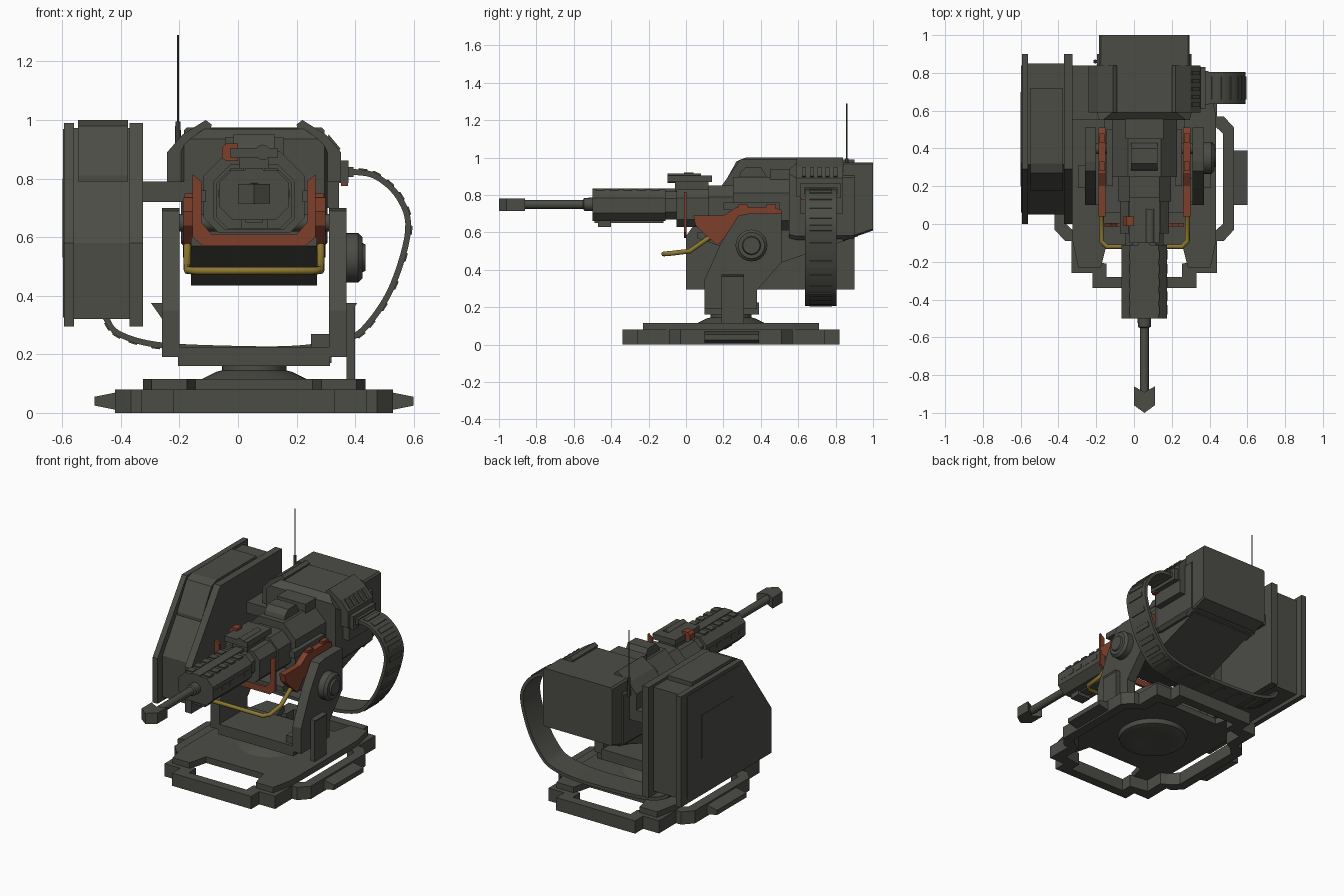
import bpy, bmesh, math
from mathutils import Vector

if "Cube" in bpy.data.objects:
    bpy.data.objects.remove(bpy.data.objects["Cube"])

CX, CY = 0.055, 0.24      # turret axis
GZ = 0.75                 # bore height


def material(name, rgb):
    m = bpy.data.materials.new(name)
    m.use_nodes = True
    m.diffuse_color = (*rgb, 1)
    m.node_tree.nodes["Principled BSDF"].inputs["Base Color"].default_value = (*rgb, 1)
    return m


GREY = material("gunmetal grey", (0.072, 0.073, 0.062))
RED = material("rust red", (0.21, 0.05, 0.025))
YELLOW = material("mustard yellow", (0.27, 0.19, 0.03))


def finish(name, bm, mat):
    bmesh.ops.recalc_face_normals(bm, faces=bm.faces)
    me = bpy.data.meshes.new(name)
    bm.to_mesh(me)
    bm.free()
    me.materials.append(mat)
    ob = bpy.data.objects.new(name, me)
    bpy.context.collection.objects.link(ob)
    return ob


def place(axis, p, d):
    u, v = p
    return {"x": (d, u, v), "y": (u, d, v), "z": (u, v, d)}[axis]


def loft(name, axis, sections, mat=GREY):
    """Skin a list of (depth, outline) sections and cap both ends."""
    bm = bmesh.new()
    rings = [[bm.verts.new(place(axis, p, d)) for p in pts] for d, pts in sections]
    n = len(rings[0])
    for a, b in zip(rings, rings[1:]):
        for i in range(n):
            j = (i + 1) % n
            bm.faces.new((a[i], a[j], b[j], b[i]))
    bm.faces.new(rings[0])
    bm.faces.new(rings[-1])
    return finish(name, bm, mat)


def prism(name, axis, pts, a, b, mat=GREY):
    return loft(name, axis, [(a, pts), (b, pts)], mat)


def pair(name, axis, pts, a, b, mat=GREY):
    """A prism and its mirror about the turret axis; x is an offset from CX."""
    for side, s in (("left", 1), ("right", -1)):
        if axis == "x":
            prism(f"{side}_{name}", "x", pts, CX + s * a, CX + s * b, mat)
        else:
            prism(f"{side}_{name}", axis, [(CX + s * u, v) for u, v in pts], a, b, mat)


def rect(u0, u1, v0, v1):
    return [(u0, v0), (u1, v0), (u1, v1), (u0, v1)]


def box(name, x, y, z, mat=GREY):
    return prism(name, "z", rect(*x, *y), *z, mat)


def octagon(w, z0, z1, top, low):
    """Chamfered section centred on the gun axis."""
    half = [(w - low, z0), (w, z0 + low), (w, z1 - top), (w - top, z1)]
    return [(CX + u, v) for u, v in half] + [(CX - u, v) for u, v in reversed(half)]


def turned(name, axis, centre, rings, mat=GREY, n=24):
    """Round part from (depth, radius) rings."""
    cu, cv = centre
    c = [(math.cos(k * math.tau / n), math.sin(k * math.tau / n)) for k in range(n)]
    ob = loft(name, axis, [(d, [(cu + u * r, cv + v * r) for u, v in c]) for d, r in rings], mat)
    bpy.ops.object.select_all(action='DESELECT')
    ob.select_set(True)
    bpy.context.view_layer.objects.active = ob
    bpy.ops.object.shade_smooth_by_angle(angle=math.radians(35))
    return ob


def four_way(quad):
    """Mirror a quadrant outline into a closed loop around the turret axis."""
    q = quad + [(u, -v) for u, v in reversed(quad)]
    q += [(-u, v) for u, v in reversed(q)]
    return [(CX + u, CY + v) for u, v in q]


# Base: open rim frame, plate with corner arms, side tabs, turntable
outer = four_way([(0.275, 0.58), (0.275, 0.5), (0.385, 0.5), (0.385, 0.33), (0.42, 0.33), (0.475, 0.27)])
inner = four_way([(0.2, 0.52), (0.2, 0.45), (0.32, 0.43), (0.32, 0.31), (0.36, 0.29), (0.415, 0.24)])
bm = bmesh.new()
loops = [[bm.verts.new((x, y, z)) for x, y in pts] for pts, z in
         ((outer, 0), (outer, 0.08), (inner, 0.08), (inner, 0))]
for a, b in zip(loops, loops[1:] + loops[:1]):
    for i in range(len(a)):
        j = (i + 1) % len(a)
        bm.faces.new((a[i], a[j], b[j], b[i]))
finish("base_rim", bm, GREY)
prism("base_plate", "z", four_way([(0.2, 0.35), (0.23, 0.47), (0.35, 0.47), (0.38, 0.33), (0.38, 0.25)]), 0.076, 0.115)
pair("base_tab", "y", [(0.47, 0.01), (0.545, 0.025), (0.545, 0.055), (0.47, 0.07)], 0.1, 0.39)
turned("turntable", "z", (CX, CY), [(0.045, 0.1), (0.035, 0.15), (0.05, 0.2), (0.08, 0.21), (0.1, 0.18),
                                    (0.115, 0.18), (0.14, 0.13), (0.145, 0.11), (0.17, 0.11)], n=32)

# Yoke: cross bar, side arms, pivots
box("yoke_crossbar", (CX - 0.26, CX + 0.26), (0.1, 0.39), (0.16, 0.225))
box("yoke_motor", (0.25, 0.32), (0.12, 0.24), (0.17, 0.27))
arm = [(0.1, 0.19), (0.1, 0.35), (0.19, 0.55), (0.28, 0.69), (0.33, 0.7), (0.51, 0.7),
       (0.51, 0.44), (0.38, 0.29), (0.38, 0.19)]
pair("yoke_arm", "x", arm, 0.255, 0.315)
pair("arm_brace", "y", [(0.31, 0.315), (0.352, 0.375), (0.31, 0.375)], 0.19, 0.31)
box("cable_post", (0.37, 0.4), (0.19, 0.31), (0.11, 0.375))
turned("pivot_disc", "x", (0.35, 0.53), [(0.36, 0.085), (0.41, 0.085), (0.425, 0.07), (0.425, 0.05), (0.435, 0.045)])
turned("pivot_axle", "x", (0.4, 0.65), [(-0.21, 0.03), (0.32, 0.03)], n=16)

# Gun cradle and stepped receiver
wedge = [(0.06, 0.6), (0.06, 0.57), (0.44, 0.435), (0.5, 0.435), (0.92, 0.58), (0.92, 0.62)]
prism("cradle", "x", wedge, CX - 0.215, CX + 0.215)
prism("receiver_front", "y", octagon(0.13, 0.63, 0.83, 0.045, 0.04), -0.05, 0.27)
prism("receiver_collar", "y", octagon(0.14, 0.625, 0.85, 0.06, 0.04), 0.12, 0.27)
prism("receiver", "y", octagon(0.172, 0.615, 0.895, 0.085, 0.05), 0.25, 0.56)
prism("receiver_neck", "y", octagon(0.1, 0.67, 0.82, 0.04, 0.04), -0.12, -0.03)
hump = [(0.27, 0.85), (0.29, 0.92), (0.32, 0.95), (0.4, 0.95), (0.43, 0.9), (0.43, 0.85)]
prism("feed_cover", "x", hump, CX - 0.07, CX + 0.07)
box("feed_cover_rear", (CX - 0.1, CX + 0.1), (0.45, 0.6), (0.88, 0.94))
pair("receiver_rail", "x", rect(0.2, 0.5, 0.72, 0.76), 0.165, 0.2)

# Barrel shroud with side slots, top and bottom rails
prism("barrel_shroud", "y", octagon(0.12, 0.66, 0.83, 0.045, 0.045), -0.5, -0.11)
box("top_rail", (CX - 0.03, CX + 0.03), (-0.5, 0.1), (0.815, 0.836))
box("bottom_rail", (CX - 0.03, CX + 0.03), (-0.49, -0.12), (0.65, 0.68))
for i in range(5):
    y = -0.48 + i * 0.073
    pair(f"shroud_slot_{i}", "x", rect(y, y + 0.05, 0.735, 0.762), 0.115, 0.122)
    pair(f"shroud_rib_{i}", "x", rect(y, y + 0.045, 0.79, 0.836), 0.035, 0.08)
box("under_grip", (CX - 0.045, CX + 0.045), (-0.47, -0.4), (0.63, 0.67))
turned("barrel", "y", (CX, GZ), [(-0.9, 0.024), (-0.55, 0.024), (-0.545, 0.034), (-0.51, 0.036), (-0.49, 0.036)], n=16)
muzzle = [(-0.055, -0.86), (0, -0.89), (0.055, -0.86), (0.055, -0.96), (0, -1), (-0.055, -0.96)]
prism("muzzle_brake", "z", [(CX + u, v) for u, v in muzzle], 0.715, 0.782)

# Sight
box("sight_mount", (CX - 0.05, CX + 0.05), (-0.06, 0.12), (0.81, 0.875))
box("sight_body", (-0.025, 0.135), (-0.1, 0.14), (0.87, 0.905))
turned("sight_lens", "y", (0.085, 0.89), [(-0.1, 0.026), (0.08, 0.026)], n=16)
cap = [(-0.055, 0.87), (-0.055, 0.905), (-0.04, 0.92), (0, 0.92), (0, 0.86), (-0.04, 0.86)]
prism("sight_cap", "y", cap, -0.01, 0.04, RED)

# Red front collar and side guards
collar = [(-0.155, 0.815), (-0.155, 0.6), (-0.12, 0.57), (0.23, 0.57), (0.265, 0.6), (0.265, 0.815),
          (0.235, 0.79), (0.235, 0.65), (0.2, 0.61), (-0.09, 0.61), (-0.125, 0.65), (-0.125, 0.79)]
prism("front_collar", "y", collar, -0.012, 0.004, RED)
guard = [(0.04, 0.69), (0.05, 0.64), (0.11, 0.58), (0.17, 0.53), (0.23, 0.6), (0.51, 0.62), (0.51, 0.72),
         (0.46, 0.735), (0.27, 0.735), (0.2, 0.69)]
pair("side_guard", "x", guard, 0.205, 0.243, RED)
for i, y in enumerate((0.28, 0.43)):
    pair(f"guard_lug_{i}", "x", rect(y, y + 0.05, 0.73, 0.75), 0.21, 0.238, RED)

# Rear housing, hood plates, louvres on the belt side
loft("rear_housing", "y", [(0.55, octagon(0.24, 0.57, 0.935, 0.02, 0.02)), (0.59, octagon(0.25, 0.56, 0.97, 0.08, 0.02)),
                           (0.9, octagon(0.25, 0.565, 0.975, 0.08, 0.02))])
loft("rear_cap", "y", [(0.84, octagon(0.24, 0.555, 0.975, 0.01, 0.01)), (0.9, octagon(0.24, 0.575, 0.975, 0.01, 0.01)),
                       (1.0, octagon(0.24, 0.61, 0.975, 0.01, 0.01))])
hood = [(0.24, 0.79), (0.24, 0.87), (0.15, 0.96), (0.145, 0.985), (0.165, 1.0), (0.245, 0.95), (0.297, 0.89), (0.297, 0.79)]
pair("hood", "y", hood, 0.59, 0.84)
louvre = [(0.25, 0.944), (0.29, 0.897), (0.295, 0.902), (0.255, 0.95)]
for i in range(5):
    y = 0.62 + i * 0.042
    prism(f"hood_louvre_{i}", "y", [(CX + u, v) for u, v in louvre], y, y + 0.022)
box("outlet_frame", (0.29, 0.345), (0.61, 0.84), (0.7, 0.82))
box("belt_outlet", (0.29, 0.378), (0.61, 0.83), (0.785, 0.862))
box("belt_clamp", (0.37, 0.395), (0.63, 0.81), (0.805, 0.84))
box("outlet_seal", (0.352, 0.376), (0.615, 0.65), (0.775, 0.8), RED)
box("bin_bracket", (-0.34, -0.18), (0.55, 0.84), (0.72, 0.79))
turned("antenna_base", "z", (-0.205, 0.86), [(0.88, 0.011), (0.995, 0.009)], n=8)
turned("antenna", "z", (-0.205, 0.86), [(0.99, 0.004), (1.29, 0.004)], n=6)


# Ammunition bin: two flanges around a recessed body, stepped side panels
def bin_outline(d):
    return [(d, 0.295 + d / 2), (0.9 - d, 0.295 + d / 2), (0.9 - d, 0.99 - d / 3), (0.29 + d / 2, 0.99 - d / 3), (d, 0.58)]


prism("bin_outer_flange", "x", bin_outline(0), -0.594, -0.56)
prism("bin_inner_flange", "x", bin_outline(0), -0.37, -0.325)
prism("bin_body", "x", bin_outline(0.05), -0.57, -0.36)
prism("bin_side_panel", "x", bin_outline(0.06), -0.597, -0.593)
prism("bin_hatch", "x", [(0.2, 0.53), (0.7, 0.53), (0.7, 0.8), (0.38, 0.8), (0.2, 0.62)], -0.6, -0.596)
prism("bin_lid", "x", [(0.3, 0.79), (0.175, 0.79), (0.175, 0.81), (0.27, 0.98), (0.32, 1.0), (0.72, 1.0), (0.72, 0.9)],
      -0.547, -0.375)

# Yellow guard bar below the collar
half = [(0.228, 0.14, 0.6), (0.228, 0.12, 0.57), (0.228, 0.02, 0.5), (0.228, -0.09, 0.487), (0.2, -0.12, 0.485)]
bar = [(CX + u, y, z) for u, y, z in half] + [(CX - u, y, z) for u, y, z in reversed(half)]
curve = bpy.data.curves.new("front_guard_bar", 'CURVE')
curve.dimensions = '3D'
curve.bevel_depth, curve.bevel_resolution = 0.013, 2
line = curve.splines.new('POLY')
line.points.add(len(bar) - 1)
for q, p in zip(line.points, bar):
    q.co = (*p, 1)
curve.materials.append(YELLOW)
bpy.context.collection.objects.link(bpy.data.objects.new("front_guard_bar", curve))


def spline(keys, steps=6):
    k = [Vector(p) for p in keys]
    k = [2 * k[0] - k[1]] + k + [2 * k[-1] - k[-2]]
    out = []
    for a, b, c, d in zip(k, k[1:], k[2:], k[3:]):
        for s in range(steps):
            t = s / steps
            out.append(0.5 * (2 * b + (c - a) * t + (2 * a - 5 * b + 4 * c - d) * t * t + (3 * b - a - 3 * c + d) * t ** 3))
    return out + [k[-2]]


# Ammunition belt looping from the housing under the gun to the bin
belt = spline([(0.38, 0.825), (0.47, 0.808), (0.55, 0.735), (0.581, 0.625), (0.53, 0.44), (0.45, 0.31),
               (0.37, 0.25), (0.2, 0.22), (-0.05, 0.22), (-0.28, 0.233), (-0.41, 0.272), (-0.455, 0.33)])
tang = [(belt[min(i + 1, len(belt) - 1)] - belt[max(i - 1, 0)]).normalized() for i in range(len(belt))]
norm = [Vector((-t.y, t.x)) for t in tang]
edge = [p + n * 0.01 for p, n in zip(belt, norm)] + [p - n * 0.01 for p, n in reversed(list(zip(belt, norm)))]
prism("ammo_belt", "y", edge, 0.635, 0.805)
for i in range(3, len(belt) - 2, 3):
    p, t, n = belt[i], tang[i] * 0.02, norm[i]
    prism(f"belt_link_{i}", "y", [p - t, p + t, p + t * 0.7 + n * 0.014, p - t * 0.7 + n * 0.014], 0.66, 0.78)
